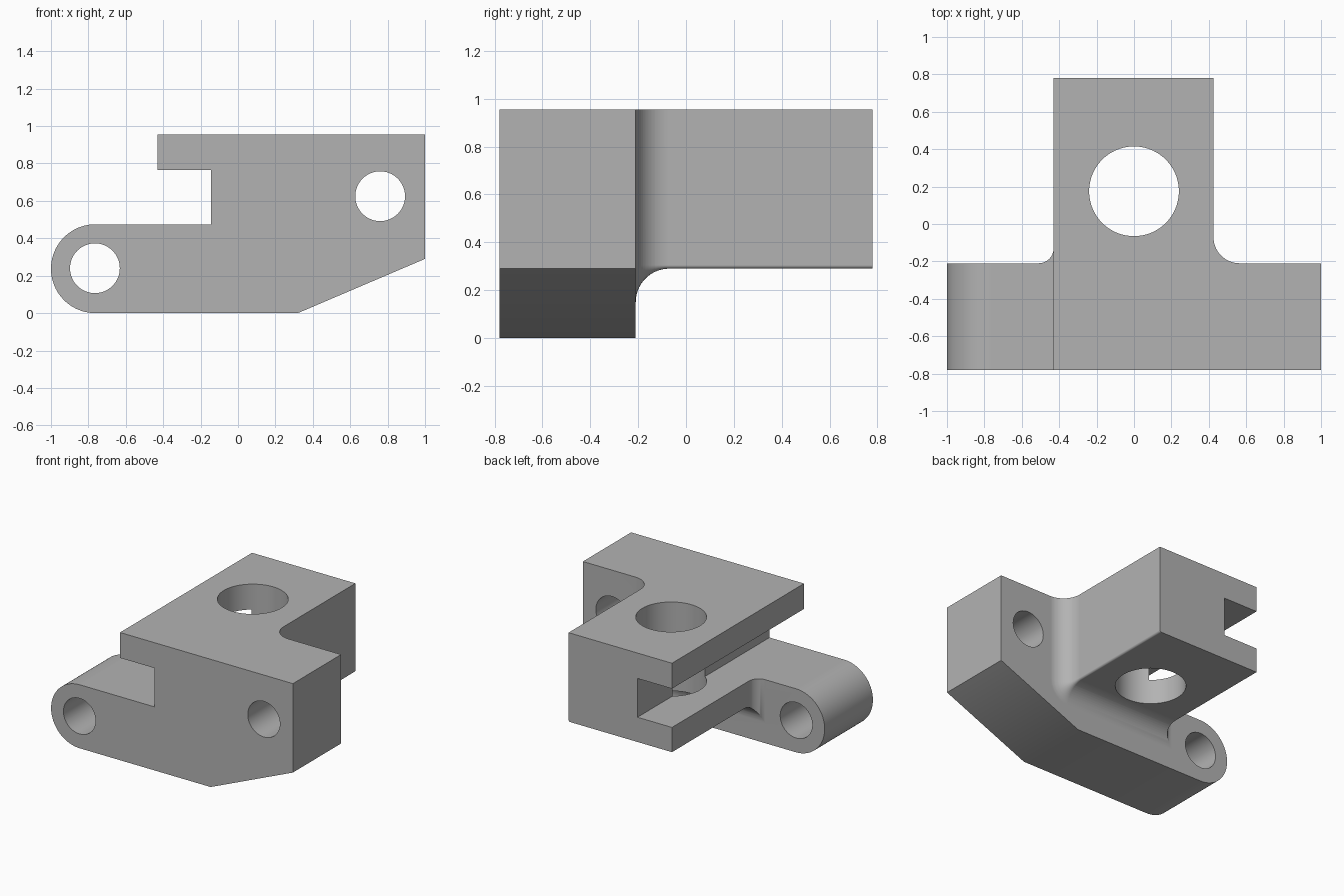
import bpy, bmesh
from math import sin, cos, pi, radians, sqrt
from mathutils import Matrix

cube = bpy.data.objects.get("Cube")
if cube:
    bpy.data.objects.remove(cube, do_unlink=True)

# Main dimensions
FRONT, BACK, PLATE_BACK = -0.78, 0.78, -0.21
TOP, ARM_BOTTOM = 0.955, 0.29
SLOT_TOP, SLOT_X = 0.765, -0.145
ARM_LEFT, ARM_RIGHT = -0.43, 0.425
LUG_R = 0.2375
LUG_X, LUG_TOP = -1 + LUG_R, 2 * LUG_R
BIG_FILLET, SMALL_FILLET, EDGE_R = 0.14, 0.08, 0.015

grey = bpy.data.materials.new("plain grey")
grey.use_nodes = True
colour = (0.45, 0.45, 0.45, 1)
grey.diffuse_color = colour
grey.node_tree.nodes["Principled BSDF"].inputs["Base Color"].default_value = colour


def arc(cx, cz, r, start, end, steps):
    angles = [radians(start + (end - start) * i / steps) for i in range(steps + 1)]
    return [(cx + r * cos(a), cz + r * sin(a)) for a in angles]


def finish(name, bm):
    bmesh.ops.recalc_face_normals(bm, faces=bm.faces)
    mesh = bpy.data.meshes.new(name)
    bm.to_mesh(mesh)
    bm.free()
    mesh.materials.append(grey)
    ob = bpy.data.objects.new(name, mesh)
    bpy.context.collection.objects.link(ob)
    return ob


def loft(name, sections):
    """Closed solid through (y, [(x, z), ...]) sections."""
    bm = bmesh.new()
    rings = [[bm.verts.new((x, y, z)) for x, z in pts] for y, pts in sections]
    for a, b in zip(rings, rings[1:]):
        for i in range(len(a)):
            bm.faces.new((a[i - 1], a[i], b[i], b[i - 1]))
    bm.faces.new(rings[0])
    bm.faces.new(rings[-1])
    return finish(name, bm)


def hole_cutter(name, location, radius, axis):
    bm = bmesh.new()
    turn = Matrix.Rotation(pi / 2, 4, "X") if axis == "Y" else Matrix()
    bmesh.ops.create_cone(bm, cap_ends=True, segments=72, radius1=radius, radius2=radius,
                          depth=4, matrix=Matrix.Translation(location) @ turn)
    ob = finish(name, bm)
    ob.hide_render = True
    return ob


def combine(target, other, operation):
    mod = target.modifiers.new(operation.title(), "BOOLEAN")
    mod.operation, mod.solver, mod.object = operation, "EXACT", other
    bpy.context.view_layer.objects.active = target
    bpy.ops.object.modifier_apply(modifier=mod.name)
    bpy.data.objects.remove(other, do_unlink=True)


# Front plate with the rounded lug, slot step and sloping underside
plate_profile = arc(LUG_X, LUG_R, LUG_R, 90, 270, 40) + [
    (0.32, 0), (1, 0.29), (1, TOP), (ARM_LEFT, TOP),
    (ARM_LEFT, SLOT_TOP), (SLOT_X, SLOT_TOP), (SLOT_X, LUG_TOP)]
body = loft("bracket_body", [(FRONT, plate_profile), (PLATE_BACK, plate_profile)])


# Rear arm: C-shaped section that flares into the plate with concave fillets
def flare(r, d):
    return r - sqrt(r * r - (r - d) ** 2) if d < r else 0


def arm_section(d):
    big, small = flare(BIG_FILLET, d), flare(SMALL_FILLET, d)
    corner = arc(ARM_RIGHT - EDGE_R, ARM_BOTTOM + EDGE_R, EDGE_R + big, -90, 0, 6)
    return [(ARM_LEFT - small, LUG_TOP), (ARM_LEFT - small, ARM_BOTTOM - big)] + corner + [
        (ARM_RIGHT + big, TOP), (ARM_LEFT, TOP), (ARM_LEFT, SLOT_TOP),
        (SLOT_X, SLOT_TOP), (SLOT_X, LUG_TOP)]


STEPS = 14
depths = sorted({round(r * (1 - cos(pi / 2 * i / STEPS)), 4)
                 for r in (BIG_FILLET, SMALL_FILLET) for i in range(STEPS + 1)})
depths.append(BACK - PLATE_BACK)
arm = loft("rear_arm", [(PLATE_BACK + d, arm_section(d)) for d in depths])
combine(body, arm, "UNION")

# Two cross holes and the vertical bore
for name, place, radius, axis in (
        ("lug_hole", (-0.765, 0, 0.24), 0.133, "Y"),
        ("plate_hole", (0.76, 0, 0.625), 0.133, "Y"),
        ("bore", (0, 0.175, 0.5), 0.24, "Z")):
    combine(body, hole_cutter(name, place, radius, axis), "DIFFERENCE")

# Smooth curves, crisp edges
bpy.ops.object.select_all(action="DESELECT")
body.select_set(True)
bpy.context.view_layer.objects.active = body
bpy.ops.object.shade_smooth_by_angle(angle=radians(30))
weighted = body.modifiers.new("Weighted Normals", "WEIGHTED_NORMAL")
weighted.keep_sharp = True
